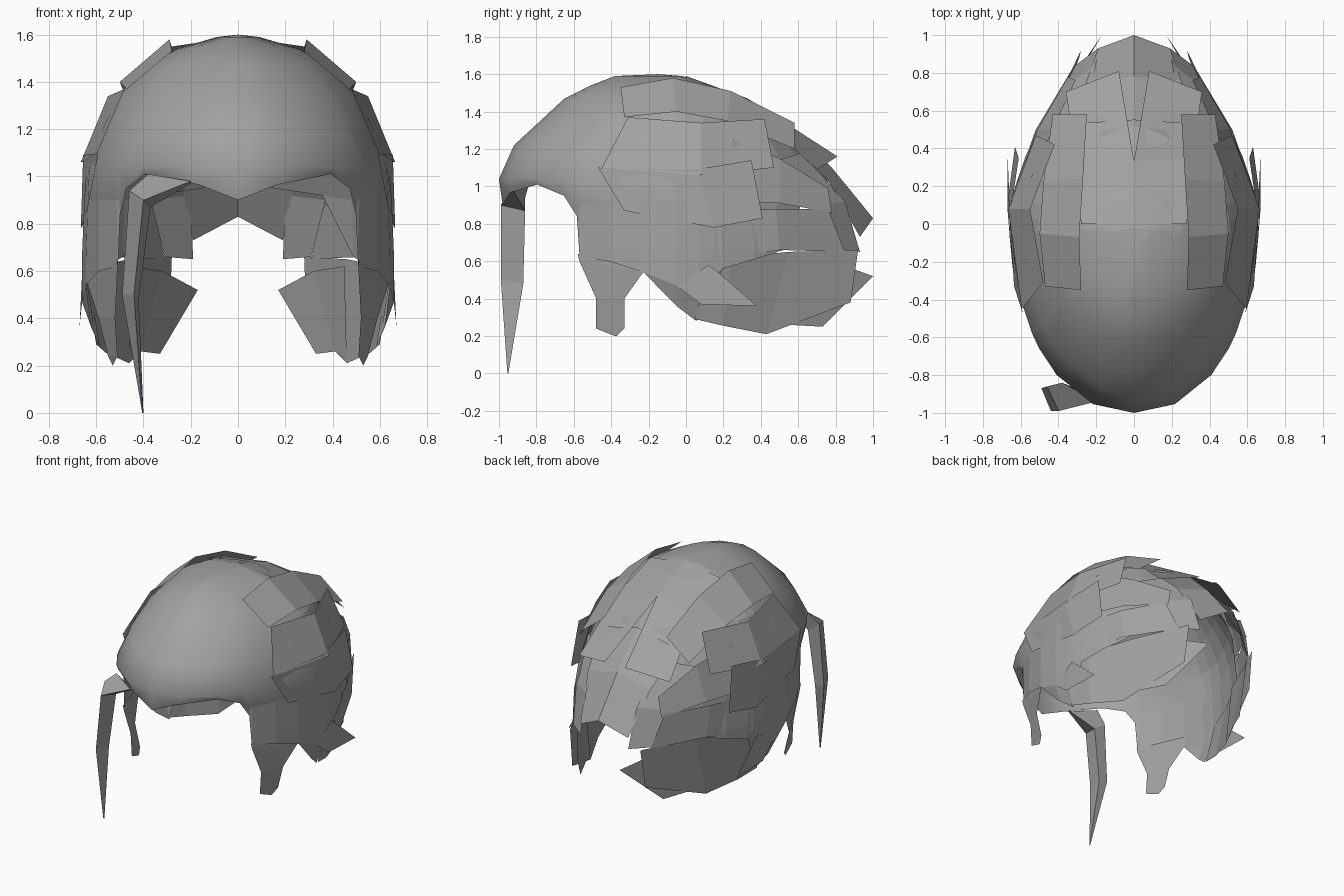
import bpy, bmesh
from math import sin, cos, radians

hair = bpy.data.materials.new("hair_grey")
hair.diffuse_color = (0.36, 0.36, 0.36, 1)

# Helpers
def finish(bm, name):
    bmesh.ops.remove_doubles(bm, verts=bm.verts, dist=0.002)
    bmesh.ops.recalc_face_normals(bm, faces=bm.faces)
    me = bpy.data.meshes.new(name)
    bm.to_mesh(me)
    bm.free()
    me.materials.append(hair)
    ob = bpy.data.objects.new(name, me)
    bpy.context.collection.objects.link(ob)
    return ob

def lerp_table(table, t):
    """table rows sorted by rising key; returns the interpolated values"""
    if t <= table[0][0]:
        return table[0][1:]
    for a, b in zip(table, table[1:]):
        if t <= b[0]:
            k = (t - a[0]) / (b[0] - a[0])
            return [p + (q - p) * k for p, q in zip(a[1:], b[1:])]
    return table[-1][1:]

def lock(name, upper, lower, mirror=True):
    """a flat-faced strip of hair between two edges"""
    bm = bmesh.new()
    for s in ((1, -1) if mirror else (1,)):
        u = [bm.verts.new((s * x, y, z)) for x, y, z in upper]
        l = [bm.verts.new((s * x, y, z)) for x, y, z in lower]
        for i in range(len(u) - 1):
            bm.faces.new((u[i], u[i + 1], l[i + 1], l[i]))
    return finish(bm, name)

# Cap: height, half width, front reach, back reach
LEVELS = [
    (0.25, 0.58, -0.88, 0.80), (0.47, 0.66, -0.97, 0.90),
    (0.66, 0.66, -0.98, 0.90), (0.90, 0.65, -0.98, 0.84),
    (1.04, 0.64, -1.0, 0.75), (1.22, 0.575, -0.92, 0.62),
    (1.34, 0.51, -0.79, 0.52), (1.47, 0.39, -0.65, 0.28),
    (1.54, 0.26, -0.51, 0.14), (1.59, 0.09, -0.38, -0.02)]
# Front roundness by height
ROUND = [(0.6, 1.4), (0.84, 1.35), (0.97, 1.15), (1.04, 0.92), (1.22, 1.05), (1.5, 1.1)]
# Hem height by angle from the front
HEM = [(0, 0.90), (18, 0.965), (38, 1.01), (50, 0.95), (55, 0.84), (56, 0.62),
       (67, 0.60), (79, 0.54), (90, 0.36), (97, 0.28), (105, 0.56),
       (127, 0.66), (140, 0.92), (180, 0.98)]
ANGLES = [0, 18, 38, 50, 55, 56, 67, 79, 90, 97, 105, 116, 127, 140, 153, 166, 180]
CY = -0.05

bm = bmesh.new()
for s in (1, -1):
    apex = bm.verts.new((0, -0.15, 1.60))
    cols = []
    for a in ANGLES:
        hem = lerp_table(HEM, a)[0]
        col = []
        for z, *_ in reversed(LEVELS):
            z = max(z, hem)
            w, front, back = lerp_table(LEVELS, z)
            c = cos(radians(a))
            y = CY + (front - CY) * c if c > 0 else CY - (back - CY) * c
            # the back tapers more than the front
            power = 1.35 if c < 0 else lerp_table(ROUND, z)[0]
            col.append(bm.verts.new((s * w * abs(sin(radians(a))) ** power, y, z)))
        cols.append(col)
    for p, q in zip(cols, cols[1:]):
        bm.faces.new((apex, p[0], q[0]))
        for i in range(len(p) - 1):
            bm.faces.new((p[i], q[i], q[i + 1], p[i + 1]))
cap = finish(bm, "hair_cap")
for f in cap.data.polygons:
    f.use_smooth = f.center.y < -0.05 and f.center.z > 0.85

# Crown locks
lock("crown_side_lock",
     [(0.28, -0.35, 1.53), (0.29, -0.07, 1.58), (0.27, 0.24, 1.51), (0.25, 0.58, 1.34)],
     [(0.47, -0.33, 1.37), (0.50, -0.05, 1.40), (0.48, 0.22, 1.35), (0.43, 0.58, 1.20)])
lock("crown_back_lock",
     [(0.0, 0.0, 1.59), (0.0, 0.33, 1.47), (0.08, 0.81, 1.16)],
     [(0.28, 0.0, 1.55), (0.31, 0.35, 1.41), (0.36, 0.70, 1.09)])

# Side locks in overlapping layers
lock("upper_side_lock",
     [(0.48, -0.31, 1.37), (0.55, 0.08, 1.34), (0.42, 0.42, 1.36)],
     [(0.595, -0.45, 1.10), (0.665, 0.08, 1.06), (0.52, 0.47, 1.10)])
lock("middle_side_lock",
     [(0.59, -0.47, 1.10), (0.655, 0.05, 1.09), (0.61, 0.35, 1.14)],
     [(0.635, -0.33, 0.87), (0.665, 0.15, 0.78), (0.63, 0.41, 0.83)])
lock("rear_side_lock",
     [(0.54, 0.25, 1.25), (0.43, 0.50, 1.15), (0.31, 0.76, 0.99)],
     [(0.62, 0.22, 0.92), (0.51, 0.50, 0.91), (0.35, 0.78, 0.86)])
lock("small_side_lock",
     [(0.66, -0.04, 0.47), (0.66, 0.12, 0.58), (0.66, 0.15, 0.56)],
     [(0.66, -0.04, 0.46), (0.67, 0.08, 0.37), (0.67, 0.38, 0.36)])
lock("sideburn",
     [(0.51, -0.58, 0.64), (0.51, -0.57, 0.60), (0.52, -0.48, 0.40), (0.51, -0.48, 0.24), (0.53, -0.38, 0.20)],
     [(0.645, -0.20, 0.62), (0.635, -0.23, 0.54), (0.59, -0.33, 0.40), (0.55, -0.33, 0.24), (0.53, -0.37, 0.20)])

# Back and nape locks
lock("back_center_lock",
     [(0.0, 0.55, 1.33), (0.0, 0.78, 1.10), (0.0, 1.0, 0.83)],
     [(0.30, 0.53, 1.25), (0.25, 0.76, 1.03), (0.19, 0.93, 0.73)])
lock("back_side_lock",
     [(0.24, 0.62, 1.18), (0.20, 0.85, 0.92), (0.19, 0.93, 0.65)],
     [(0.46, 0.46, 1.13), (0.37, 0.72, 0.90), (0.31, 0.84, 0.66)])
lock("lower_side_lock",
     [(0.63, 0.15, 0.86), (0.52, 0.48, 0.88), (0.36, 0.76, 0.88)],
     [(0.645, 0.15, 0.60), (0.52, 0.50, 0.66), (0.31, 0.85, 0.65)])
lock("nape_outer_lock",
     [(0.645, 0.09, 0.58), (0.61, 0.24, 0.62), (0.46, 0.55, 0.65), (0.28, 0.92, 0.66)],
     [(0.60, 0.05, 0.29), (0.56, 0.20, 0.255), (0.46, 0.43, 0.21), (0.29, 0.88, 0.38)])
lock("nape_inner_lock",
     [(0.45, 0.50, 0.62), (0.32, 0.78, 0.60), (0.17, 1.0, 0.52)],
     [(0.46, 0.43, 0.22), (0.41, 0.55, 0.26), (0.33, 0.73, 0.25)])

# Single long fringe lock: folded strip with a ridge and a back face
left = [(-0.38, -0.84, 1.01), (-0.46, -0.86, 0.94), (-0.49, -0.87, 0.50), (-0.405, -0.95, 0.0)]
ridge = [(-0.20, -0.94, 0.98), (-0.40, -0.99, 0.90), (-0.44, -0.99, 0.50), (-0.405, -0.955, 0.0)]
right = [(-0.20, -0.92, 0.97), (-0.37, -0.86, 0.87), (-0.42, -0.87, 0.48), (-0.40, -0.95, 0.0)]
lock("fringe_lock_outer", left, ridge, False)
lock("fringe_lock_inner", ridge, right, False)
lock("fringe_lock_back", right, left, False)
